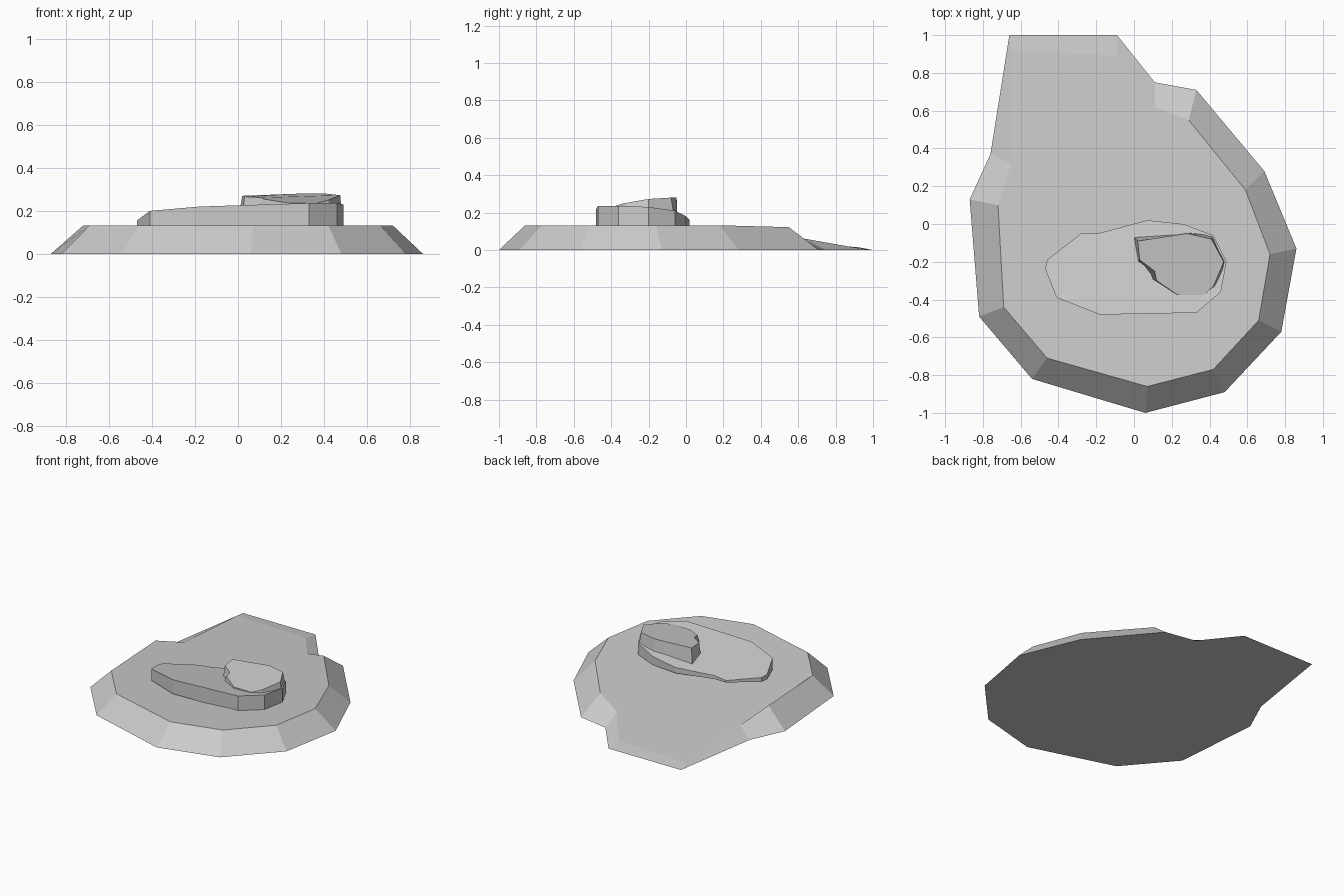
import bpy, bmesh

cube = bpy.data.objects.get("Cube")
if cube:
    bpy.data.objects.remove(cube, do_unlink=True)

# One plain grey for the whole model
grey = bpy.data.materials.new("light_grey")
grey.use_nodes = True
colour = (0.6, 0.6, 0.6, 1)
grey.diffuse_color = colour
shader = next(n for n in grey.node_tree.nodes if n.type == 'BSDF_PRINCIPLED')
shader.inputs["Base Color"].default_value = colour


def mound(name, lower, upper):
    """Flat-faced block between two matching rings of (x, y, z) points."""
    bm = bmesh.new()
    low = [bm.verts.new(p) for p in lower]
    top = [bm.verts.new(p) for p in upper]
    count = len(low)
    bm.faces.new(top)
    bm.faces.new(low[::-1])
    for i in range(count):
        j = (i + 1) % count
        bm.faces.new((low[i], low[j], top[j], top[i]))
    bmesh.ops.recalc_face_normals(bm, faces=bm.faces)
    mesh = bpy.data.meshes.new(name)
    bm.to_mesh(mesh)
    bm.free()
    mesh.materials.append(grey)
    obj = bpy.data.objects.new(name, mesh)
    bpy.context.collection.objects.link(obj)
    return obj


def at_height(points, z):
    return [(x, y, z) for x, y in points]


# Wide base with sloped sides and a ramp running down to the back
base_foot = [(-.66, 1), (-.76, .37), (-.87, .13), (-.82, -.49), (-.54, -.82),
             (.06, -1), (.48, -.89), (.78, -.57), (.86, -.13), (.69, .28),
             (.33, .71), (.11, .75), (-.09, 1)]
plateau = [(-.72, .10), (-.69, -.44), (-.46, -.71), (.07, -.86), (.42, -.77),
           (.66, -.51), (.72, -.16), (.59, .18)]
base_top = ([(-.65, .92, .015), (-.65, .32, .055)] + at_height(plateau, .132)
            + [(.29, .55, .122), (.11, .62, .063), (-.09, .89, .015)])
mound("base_mound", at_height(base_foot, 0), base_top)

# Middle step, sinking into the base along its back left edge
step_top = [(-.46, -.19, .15), (-.47, -.24, .155), (-.41, -.39, .20),
            (-.18, -.48, .22), (.33, -.47, .236), (.46, -.36, .236),
            (.49, -.20, .23), (.42, -.06, .21), (.26, 0, .18),
            (.07, .02, .16), (-.19, -.05, .145), (-.28, -.05, .134)]
mound("middle_step", [(x, y, .12) for x, y, z in step_top], step_top)

# Small peak, sloping down to meet the step at the front
peak_foot = [(0, -.07), (.02, -.20), (.07, -.28), (.12, -.31), (.23, -.38),
             (.37, -.38), (.45, -.33), (.485, -.20), (.42, -.06), (.29, -.045)]
peak_top = [(.02, -.09, .27), (.03, -.19, .266), (.11, -.25, .262),
            (.12, -.30, .255), (.23, -.375, .237), (.37, -.375, .237),
            (.42, -.33, .25), (.475, -.20, .273), (.41, -.08, .28),
            (.28, -.05, .28)]
mound("peak", at_height(peak_foot, .16), peak_top)
